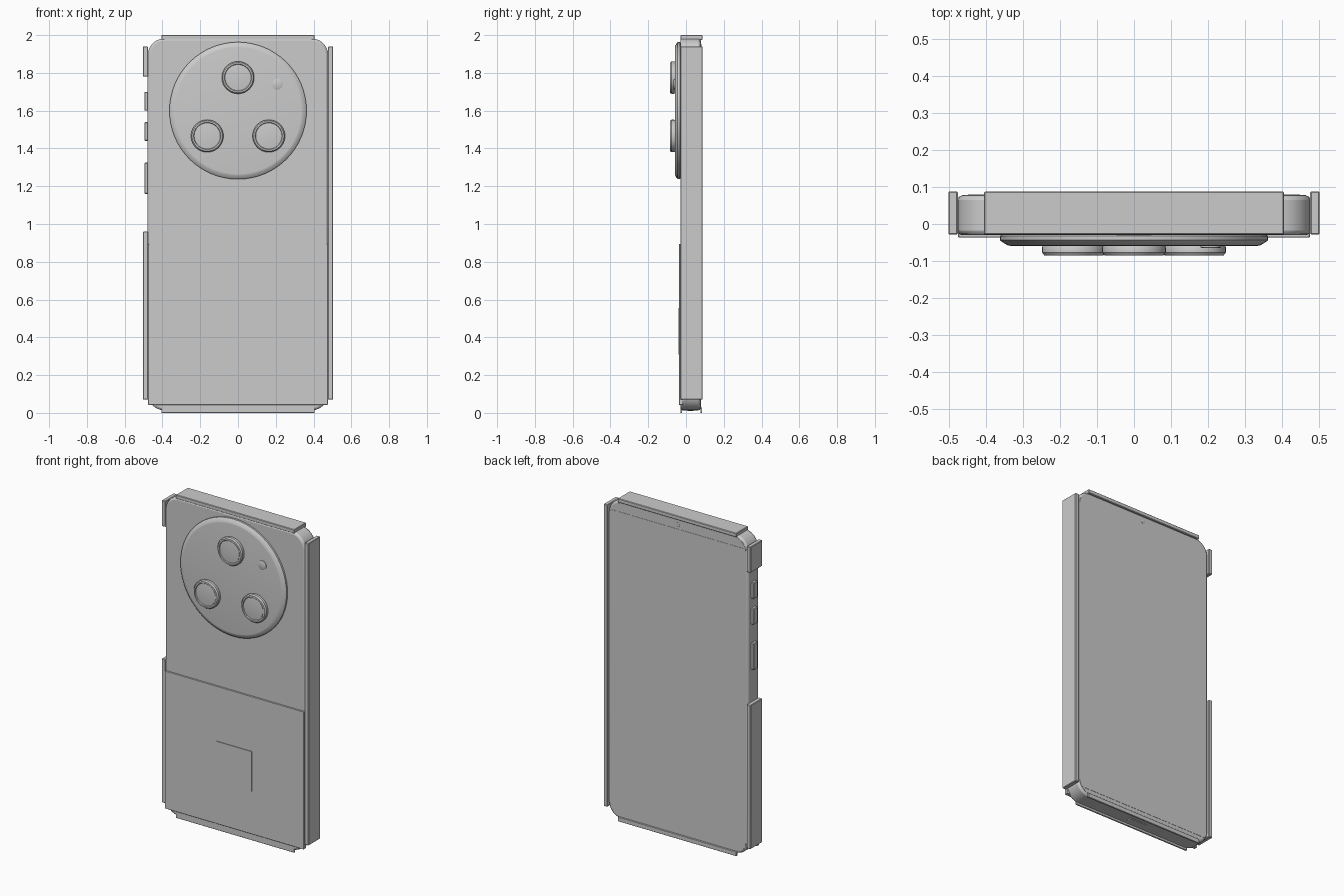
import bpy, bmesh, math
from mathutils import Matrix

if "Cube" in bpy.data.objects:
    bpy.data.objects.remove(bpy.data.objects["Cube"])


def finish(name, bm, smooth=True):
    bmesh.ops.recalc_face_normals(bm, faces=bm.faces[:])
    me = bpy.data.meshes.new(name)
    bm.to_mesh(me)
    bm.free()
    ob = bpy.data.objects.new(name, me)
    bpy.context.collection.objects.link(ob)
    if smooth:
        bpy.ops.object.select_all(action='DESELECT')
        ob.select_set(True)
        bpy.context.view_layer.objects.active = ob
        bpy.ops.object.shade_smooth_by_angle(angle=math.radians(30))
    return ob


def bevel(ob, width, segments=1):
    m = ob.modifiers.new("bevel", 'BEVEL')
    m.width, m.segments = width, segments
    m.limit_method = 'ANGLE'
    m.angle_limit = math.radians(40)
    return ob


def box(name, x, y, z, b=0.003):
    bm = bmesh.new()
    bmesh.ops.create_cube(bm, size=1)
    for v in bm.verts:
        v.co = [(r[0] + r[1]) / 2 + c * (r[1] - r[0]) for r, c in zip((x, y, z), v.co)]
    ob = finish(name, bm, False)
    return bevel(ob, b) if b else ob


def rounded_slab(name, x, y, z, r, b, n=6):
    """Rounded rectangle in xz, extruded along y."""
    pts = []
    for i, (cx, cz) in enumerate([(x[1] - r, z[1] - r), (x[0] + r, z[1] - r),
                                  (x[0] + r, z[0] + r), (x[1] - r, z[0] + r)]):
        for k in range(n + 1):
            a = math.pi / 2 * (i + k / n)
            pts.append((cx + r * math.cos(a), cz + r * math.sin(a)))
    bm = bmesh.new()
    f = bm.faces.new([bm.verts.new((px, y[0], pz)) for px, pz in pts])
    new = bmesh.ops.extrude_face_region(bm, geom=[f])['geom']
    bmesh.ops.translate(bm, vec=(0, y[1] - y[0], 0),
                        verts=[g for g in new if isinstance(g, bmesh.types.BMVert)])
    ob = finish(name, bm)
    return bevel(ob, b, 2) if b else ob


def turned(name, cx, cz, profile, n=48):
    """Lathe of (radius, y) steps around a y-axis; both ends capped."""
    bm = bmesh.new()
    rings = [[bm.verts.new((cx + r * math.cos(2 * math.pi * i / n), y,
                            cz + r * math.sin(2 * math.pi * i / n))) for i in range(n)]
             for r, y in profile]
    for a, b in zip(rings, rings[1:]):
        for i in range(n):
            j = (i + 1) % n
            bm.faces.new((a[i], a[j], b[j], b[i]))
    bm.faces.new(rings[0])
    bm.faces.new(rings[-1])
    return finish(name, bm)


# Phone body and screen
rounded_slab("phone_body", (-0.478, 0.478), (-0.03, 0.077), (0.013, 1.983), 0.09, 0.012)
rounded_slab("screen_glass", (-0.466, 0.466), (0.07, 0.079), (0.025, 1.972), 0.08, 0)
box("display", (-0.45, 0.45), (0.074, 0.0805), (0.055, 1.915), 0)
turned("selfie_camera", 0, 1.942, [(0.012, 0.074), (0.012, 0.081), (0.008, 0.082)], 20)

# Lower back cover and its raised square plate
box("lower_back_cover", (-0.476, 0.476), (-0.037, -0.015), (0.042, 0.895), 0.002)
box("back_plate", (-0.125, 0.122), (-0.041, -0.03), (0.308, 0.555), 0)

# Camera island
turned("camera_island", 0, 1.6,
       [(0.355, -0.025), (0.363, -0.033), (0.363, -0.044), (0.357, -0.049),
        (0.342, -0.058), (0.335, -0.059)], 64)

# Lenses: rim with shallow recessed glass
for i, (x, z) in enumerate([(0, 1.775), (-0.163, 1.466), (0.163, 1.466)]):
    turned(f"lens_rim_{i + 1}", x, z,
           [(0.083, -0.055), (0.086, -0.064), (0.086, -0.077), (0.08, -0.085),
            (0.072, -0.085), (0.069, -0.08)], 40)
    turned(f"lens_glass_{i + 1}", x, z, [(0.066, -0.07), (0.066, -0.082), (0.06, -0.083)], 40)
turned("flash", 0.208, 1.74, [(0.028, -0.055), (0.028, -0.063), (0.024, -0.065)], 24)

# Bumper rails around the edges
RY = (-0.029, 0.088)
box("top_rail", (-0.406, 0.406), RY, (1.975, 2.0))
box("right_rail", (0.477, 0.503), RY, (0.07, 1.94))
box("left_lower_rail", (-0.503, -0.477), RY, (0.07, 0.96))
box("left_upper_rail", (-0.503, -0.477), RY, (1.78, 1.94))

# Open bottom rail: a lip on each side
box("bottom_front_lip", (-0.406, 0.406), (-0.03, -0.02), (0, 0.028), 0.002)
box("bottom_back_lip", (-0.406, 0.406), (0.076, 0.086), (0, 0.028), 0.002)
rounded_slab("charging_port", (-0.06, 0.06), (0.008, 0.04), (0.009, 0.03), 0.006, 0)

# Side buttons
for i, z in enumerate([(1.6, 1.7), (1.44, 1.54), (1.16, 1.325)]):
    box(f"side_button_{i + 1}", (-0.496, -0.47), (0.005, 0.045), z, 0.004)
